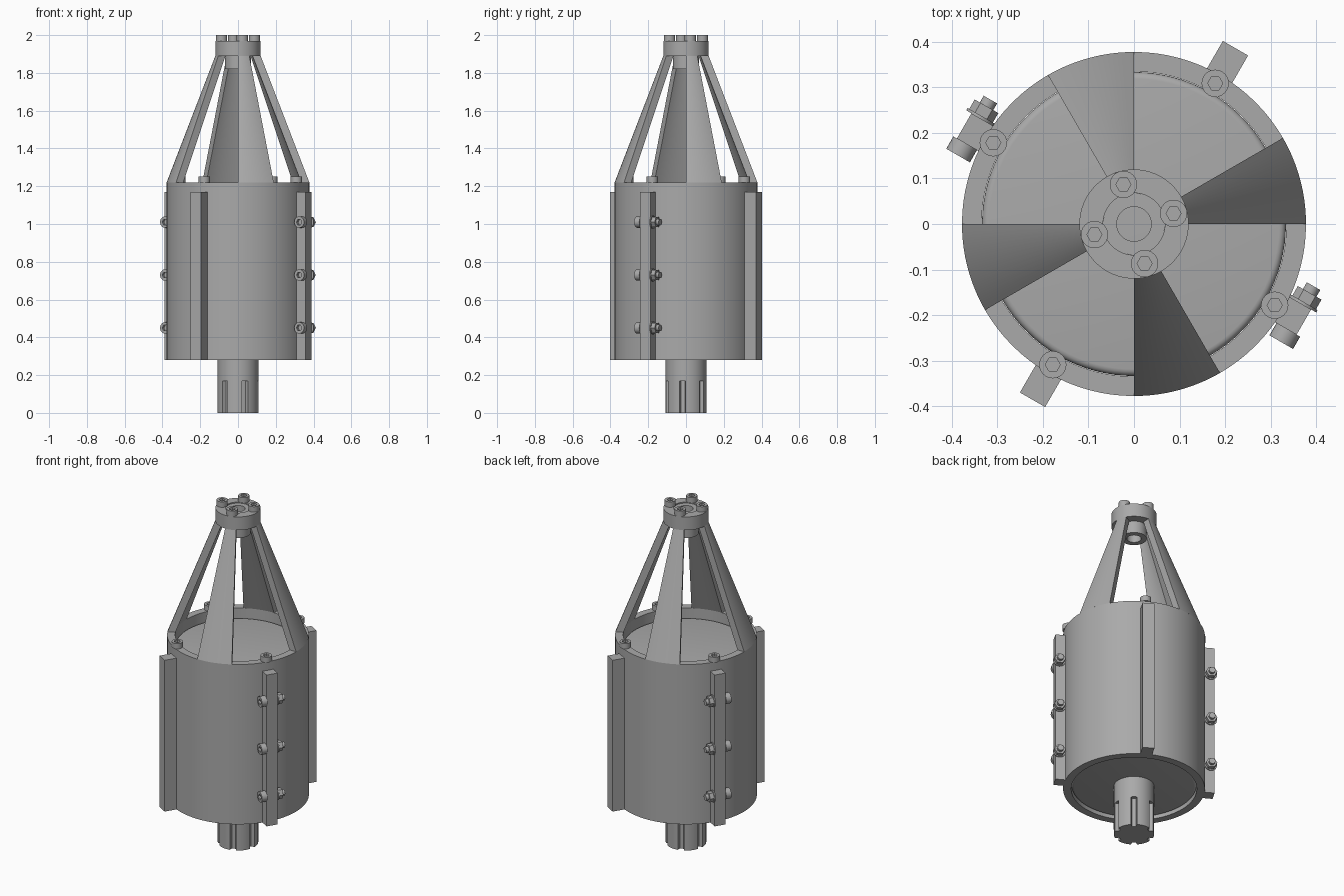
import bpy
import bmesh
from math import radians, sin, cos, tau
from mathutils import Matrix, Vector

cube = bpy.data.objects.get("Cube")
if cube:
    bpy.data.objects.remove(cube, do_unlink=True)

GREY = (0.4, 0.4, 0.4, 1)
metal = bpy.data.materials.new("grey metal")
metal.use_nodes = True
metal.diffuse_color = GREY
metal.node_tree.nodes["Principled BSDF"].inputs["Base Color"].default_value = GREY


def finish(name, bm, matrix=None):
    """Turn a bmesh into a shaded object."""
    bmesh.ops.recalc_face_normals(bm, faces=bm.faces)
    mesh = bpy.data.meshes.new(name)
    bm.to_mesh(mesh)
    bm.free()
    mesh.materials.append(metal)
    obj = bpy.data.objects.new(name, mesh)
    bpy.context.collection.objects.link(obj)
    if matrix:
        obj.matrix_world = matrix
    bpy.ops.object.select_all(action="DESELECT")
    obj.select_set(True)
    bpy.context.view_layer.objects.active = obj
    bpy.ops.object.shade_smooth_by_angle(angle=radians(30))
    return obj


def lathe(name, profile, start=0, sweep=360, steps=96, matrix=None):
    """Revolve a closed (radius, height) profile, capping partial sweeps."""
    bm = bmesh.new()
    full = sweep == 360
    count = steps if full else steps + 1
    loops = []
    for i in range(count):
        a = radians(start + sweep * i / steps)
        loops.append([bm.verts.new((r * cos(a), r * sin(a), z)) for r, z in profile])
    n = len(profile)
    for i in range(steps):
        a, b = loops[i], loops[(i + 1) % count]
        for j in range(n):
            k = (j + 1) % n
            if profile[j][0] + profile[k][0] > 0:
                bm.faces.new((a[j], b[j], b[k], a[k]))
    if not full:
        bm.faces.new(loops[0])
        bm.faces.new(loops[-1])
    bmesh.ops.remove_doubles(bm, verts=bm.verts, dist=1e-5)
    return finish(name, bm, matrix)


def prism(name, points, z0, z1, matrix=None):
    """Extrude a flat outline between two heights."""
    bm = bmesh.new()
    face = bm.faces.new([bm.verts.new((x, y, z0)) for x, y in points])
    out = bmesh.ops.extrude_face_region(bm, geom=[face])
    top = [v for v in out["geom"] if isinstance(v, bmesh.types.BMVert)]
    bmesh.ops.translate(bm, verts=top, vec=(0, 0, z1 - z0))
    return finish(name, bm, matrix)


def ring_points(radius, n, start=0):
    return [(radius * cos(start + tau * i / n), radius * sin(start + tau * i / n))
            for i in range(n)]


def socket_head(name, matrix, radius=0.03, height=0.031):
    """Round bolt head, standing on its local z = 0, with a hex socket."""
    bm = bmesh.new()
    bmesh.ops.create_cone(bm, cap_ends=True, segments=24, radius1=radius,
                          radius2=radius, depth=height,
                          matrix=Matrix.Translation((0, 0, height / 2)))
    top = max(bm.faces, key=lambda f: f.calc_center_median().z)
    rim = list(top.verts)
    bmesh.ops.delete(bm, geom=[top], context="FACES_ONLY")
    upper = [bm.verts.new((x, y, height)) for x, y in ring_points(radius * 0.55, 6)]
    lower = [bm.verts.new((v.co.x, v.co.y, height * 0.4)) for v in upper]
    edges = [bm.edges.get((rim[i], rim[i - 1])) for i in range(len(rim))]
    edges += [bm.edges.new((upper[i - 1], upper[i])) for i in range(6)]
    bmesh.ops.triangle_fill(bm, edges=edges, use_beauty=True, normal=(0, 0, 1))
    for i in range(6):
        bm.faces.new((upper[i - 1], upper[i], lower[i], lower[i - 1]))
    bm.faces.new(lower)
    return finish(name, bm, matrix)


def polar(radius, degrees, z):
    a = radians(degrees)
    return Matrix.Translation((radius * cos(a), radius * sin(a), z))


def turn(degrees):
    return Matrix.Rotation(radians(degrees), 4, "Z")


# Housing shell and upper flange
R, INNER = 0.378, 0.335
lathe("housing_shell", [(INNER, 0.28), (R, 0.28), (R, 1.172), (INNER, 1.172)])
lathe("upper_flange", [(INNER, 1.172), (R, 1.172), (R, 1.22), (INNER, 1.22)])

# Motor body with rounded rims
arc = [(0.015 * sin(radians(a)), 0.015 * cos(radians(a))) for a in (0, 22, 45, 68, 90)]
top = [(0.319 + s, 1.15 + c) for s, c in arc]
bottom = [(0.319 + s, 0.31 - c) for s, c in reversed(arc)]
lathe("motor_body", [(0, 1.165)] + top + bottom + [(0, 0.295)])

# Output shaft with six splines
SHAFT, ROOT = 0.108, 0.087
lathe("shaft_neck", [(0, 0.17), (SHAFT, 0.17), (SHAFT, 0.3), (0, 0.3)], steps=64)
outline = []
for tooth in range(6):
    middle = 20 + 60 * tooth
    for offset in range(-21, 22, 6):
        a = radians(middle + offset)
        outline.append((SHAFT * cos(a), SHAFT * sin(a)))
    for offset in (23, 30, 37):
        a = radians(middle + offset)
        outline.append((ROOT * cos(a), ROOT * sin(a)))
prism("splined_shaft", outline, 0, 0.17)

# Four tapered legs
for start in (0, 90, 180, 270):
    lathe("tapered_leg", [(INNER, 1.22), (R, 1.22), (0.12, 1.89), (0.077, 1.89)],
          start, 30, 12)

# Top mounting plates and hanging hub
lathe("lower_mount_plate", [(0.066, 1.89), (0.12, 1.89), (0.12, 1.93), (0.066, 1.93)], steps=64)
lathe("upper_mount_plate", [(0.068, 1.93), (0.12, 1.93), (0.12, 1.968), (0.068, 1.968)], steps=64)
lathe("hub", [(0.038, 1.82), (0.068, 1.82), (0.068, 1.962), (0.038, 1.962)], steps=48)

# Bolts on the top plate and the flange
for k in range(4):
    socket_head("top_bolt", polar(0.09, 15 + 90 * k, 1.968), height=0.032)
    socket_head("flange_bolt", polar(0.357, 60 + 90 * k, 1.22))

# Solid side ribs
HALF = 0.032


def rib(name, angle, outer):
    prism(name, [(0.365, -HALF), (outer, -HALF), (outer, HALF), (0.365, HALF)],
          0.28, 1.17, turn(angle))


for angle in (60, 240):
    rib("side_rib", angle, 0.446)

# Clamp ribs with cross bolts, washers and nuts
for angle, side in ((150, -1), (330, 1)):
    rib("clamp_rib", angle, 0.431)
    for z in (0.45, 0.73, 1.01):
        tangent = Vector((0, side, 0))
        place = turn(angle) @ Matrix.Translation((0.41, 0, z))
        along = place @ tangent.to_track_quat("Z", "Y").to_matrix().to_4x4()
        back = place @ (-tangent).to_track_quat("Z", "Y").to_matrix().to_4x4()
        socket_head("clamp_bolt", back @ Matrix.Translation((0, 0, HALF)))
        prism("clamp_washer", ring_points(0.034, 24), HALF, 0.038, along)
        prism("clamp_nut", ring_points(0.03, 6), 0.038, 0.062, along)
        prism("clamp_stud", ring_points(0.017, 16), 0, 0.079, along)
